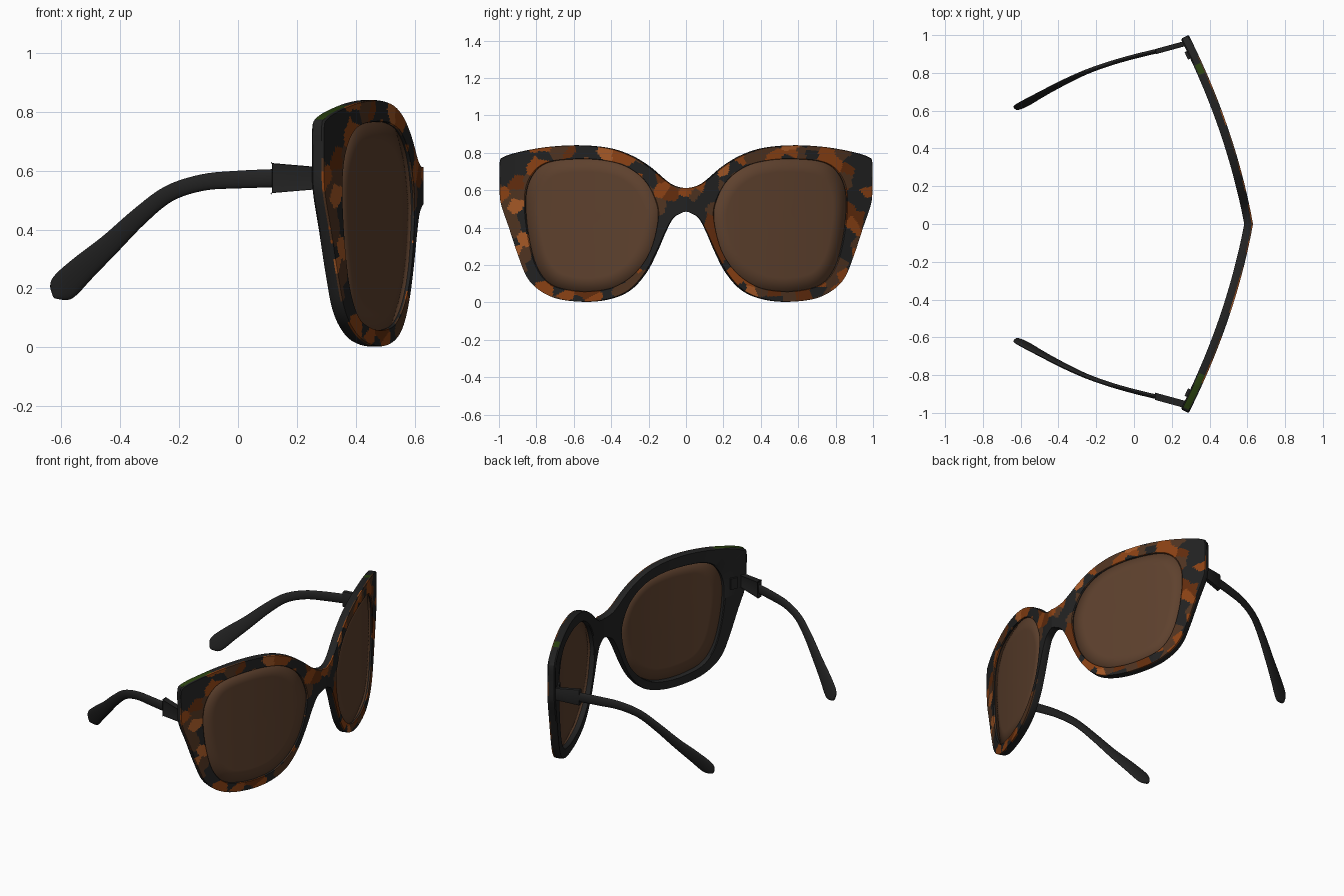
import bpy, bmesh, math, random
from mathutils import Vector

if "Cube" in bpy.data.objects:
    bpy.data.objects.remove(bpy.data.objects["Cube"])
random.seed(7)

# Flat colours
COLORS = {"black": (.016, .016, .016), "brown": (.080, .034, .015), "orange": (.26, .054, .007),
          "light_orange": (.38, .10, .02), "rust": (.125, .026, .004),
          "green": (.024, .055, .005), "lens_brown": (.112, .053, .027)}
NAMES = list(COLORS)
MATS = []
for n, c in COLORS.items():
    m = bpy.data.materials.new(n)
    m.diffuse_color = (*c, 1)
    m.use_nodes = True
    m.node_tree.nodes["Principled BSDF"].inputs["Base Color"].default_value = m.diffuse_color
    MATS.append(m)


def crom(pts, n, closed=False):
    """Smooth curve through control points; open ends use first/last as ghosts."""
    out, L = [], len(pts)
    for i in (range(L) if closed else range(1, L - 2)):
        a, b, c, d = (Vector(pts[(i + k) % L]) for k in (-1, 0, 1, 2))
        for j in range(n):
            t = j / n
            out.append(.5 * (2 * b + (c - a) * t + (2 * a - 5 * b + 4 * c - d) * t * t
                             + (3 * b - a - 3 * c + d) * t ** 3))
    if not closed:
        out.append(Vector(pts[-2]))
    return out


def finish(bm, name, mats, angle=35):
    bmesh.ops.recalc_face_normals(bm, faces=bm.faces)
    me = bpy.data.meshes.new(name)
    bm.to_mesh(me)
    bm.free()
    for m in mats:
        me.materials.append(m)
    ob = bpy.data.objects.new(name, me)
    bpy.context.collection.objects.link(ob)
    bpy.ops.object.select_all(action='DESELECT')
    ob.select_set(True)
    bpy.context.view_layer.objects.active = ob
    bpy.ops.object.shade_smooth_by_angle(angle=math.radians(angle))
    return ob


def wrap(y, z, depth, sgn):
    """Place a flat (y, z) point on the wrap-around front, set back by depth."""
    s = .18 + .32 * y
    ln = math.hypot(1, s)
    ny = s / ln * min(1, y / .2)
    return Vector((.63 - .18 * y - .16 * y * y - depth / ln, sgn * (y - depth * ny), z))


# Half outlines in (y, z): frame edge and lens opening
OUTER = [(-.03, .475), (0, .485), (.03, .475), (.07, .45), (.11, .38), (.16, .27), (.22, .16),
         (.30, .07), (.40, .022), (.53, .003), (.68, .017), (.78, .06), (.85, .13), (.90, .25),
         (.95, .40), (.985, .50), (.998, .56), (1, .66), (.999, .75), (.98, .777), (.90, .803),
         (.75, .83), (.58, .84), (.42, .825), (.30, .785), (.20, .725), (.10, .645), (.05, .62),
         (0, .612), (-.05, .62)]
INNER = [(.15, .45), (.17, .56), (.23, .66), (.33, .73), (.45, .76), (.58, .766), (.72, .753),
         (.80, .71), (.85, .62), (.86, .5), (.84, .33), (.80, .19), (.73, .10), (.62, .065),
         (.5, .06), (.38, .085), (.27, .16), (.19, .28)]
C = Vector((.51, .42))
outer = crom(OUTER, 12)
outer += [Vector((0, .612 - .127 * k / 14)) for k in range(1, 14)]
polar = sorted((math.atan2(*(p - C).yx), (p - C).length) for p in crom(INNER, 10, True))
polar = ([(polar[-1][0] - math.tau, polar[-1][1])] + polar
         + [(polar[0][0] + math.tau, polar[0][1])])


def opening(p):
    """Point of the lens opening in the same direction as p."""
    a = math.atan2(*(p - C).yx)
    for (a0, r0), (a1, r1) in zip(polar, polar[1:]):
        if a0 <= a <= a1:
            r = r0 + (r1 - r0) * (a - a0) / max(a1 - a0, 1e-9)
            return C + Vector((math.cos(a), math.sin(a))) * r


inner = [opening(p) for p in outer]

# Tortoiseshell seeds: jittered grid of blobs, each with a colour
seeds = []
for i in range(-15, 16):
    for j in range(14):
        p = Vector((i * .07 + random.uniform(-.03, .03), j * .065 + random.uniform(-.03, .03)))
        col = random.choices([0, 1, 2, 4, 3], [36, 32, 14, 13, 5])[0]
        if abs(p.x) > .88 and p.y > .66 or (p - Vector((0, .54))).length < .04:
            col = 0
        seeds.append((p, col))


def blob(co):
    q = Vector((co.y, co.z))
    return min(seeds, key=lambda s: (s[0] - q).length_squared)[1]


# Frame front: closed cross-section swept round each lens opening
T, R = .047, 13
SECTION = [(0, .005)] + [(.03 + .94 * k / R, 0) for k in range(R + 1)] \
    + [(1, .007), (1, T - .007), (.95, T), (.5, T), (.05, T), (0, T - .005)]
bm = bmesh.new()
for sgn in (-1, 1):
    rows = []
    for o, i in zip(outer, inner):
        row = []
        for s, d in SECTION:
            p = i.lerp(o, s)
            if s == 1 and o.x < 1e-4:
                d = 0 if d < T / 2 else T
            row.append(bm.verts.new(wrap(max(p.x, 0), p.y, d, sgn)))
        rows.append(row)
    n = len(SECTION)
    for a, b in zip(rows, rows[1:] + rows[:1]):
        for k in range(n):
            vs = (a[k], b[k], b[(k + 1) % n], a[(k + 1) % n])
            if all(abs(v.co.y) < 1e-5 for v in vs):
                continue
            f = bm.faces.new(vs)
            c = f.calc_center_median()
            if k <= R + 1:
                f.material_index = blob(c)
            elif k == R + 2 and c.z > .77 and (-.975 < c.y < -.80 or .79 < c.y < .85):
                f.material_index = 5
bmesh.ops.remove_doubles(bm, verts=bm.verts, dist=1e-5)
finish(bm, "frame_front", MATS)

# Lenses: curved discs seated in the openings
for sgn, side in ((-1, "right"), (1, "left")):
    bm = bmesh.new()
    loop = crom(INNER, 6, True)
    rings = [[bm.verts.new(wrap(*C.lerp(p, k), .014, sgn)) for p in loop]
             for k in (.2, .4, .6, .8, 1.01)]
    mid = bm.verts.new(wrap(*C, .014, sgn))
    for j in range(len(loop)):
        q = (j + 1) % len(loop)
        bm.faces.new((mid, rings[0][j], rings[0][q]))
        for a, b in zip(rings, rings[1:]):
            bm.faces.new((a[j], b[j], b[q], a[q]))
    ob = finish(bm, side + "_lens", [MATS[6]])
    mod = ob.modifiers.new("thickness", 'SOLIDIFY')
    mod.thickness = .006
    mod.offset = 0

# Temple arms: (x, y, z, half height) stations with elliptical sections
ARM = [(.20, .935, .576, .031), (.14, .92, .575, .031), (0, .886, .570, .030),
       (-.12, .852, .560, .028), (-.235, .812, .522, .028), (-.335, .768, .445, .031),
       (-.435, .717, .350, .037), (-.525, .668, .270, .046), (-.585, .634, .212, .050),
       (-.610, .620, .186, .038), (-.624, .612, .170, .006), (-.63, .61, .165, 0)]
for sgn, side in ((-1, "right"), (1, "left")):
    bm = bmesh.new()
    path = crom(ARM, 5)
    rings, N = [], 16
    for k, p in enumerate(path):
        d = path[min(k + 1, len(path) - 1)] - path[max(k - 1, 0)]
        d = Vector(d[:3]).normalized()
        up = Vector((-d.z, 0, d.x)).normalized()
        across = d.cross(up).normalized()
        w = min(.012, max(p[3], .002))
        ring = []
        for j in range(N):
            a = math.tau * j / N
            v = Vector(p[:3]) + up * p[3] * math.sin(a) + across * w * math.cos(a)
            ring.append(bm.verts.new((v.x, v.y * sgn, v.z)))
        rings.append(ring)
    for a, b in zip(rings, rings[1:]):
        for j in range(N):
            bm.faces.new((a[j], b[j], b[(j + 1) % N], a[(j + 1) % N]))
    bm.faces.new(rings[0])
    bm.faces.new(rings[-1])
    finish(bm, side + "_temple_arm", [MATS[0]], 50)

    # Hinge block: tapered box joining arm and frame
    bm = bmesh.new()
    bmesh.ops.create_cube(bm, size=2)
    for v in bm.verts:
        e = (v.co.x + 1) / 2
        v.co = (.115 + .165 * e, sgn * (.913 + .045 * e + .014 * v.co.y),
                .575 + v.co.z * (.051 - .014 * e))
    bmesh.ops.bevel(bm, geom=bm.edges[:], offset=.005, segments=2, affect='EDGES', profile=.5)
    finish(bm, side + "_hinge_block", [MATS[0]])

    # Small hinge plate on the back of the frame
    bm = bmesh.new()
    bmesh.ops.create_cube(bm, size=1)
    for v in bm.verts:
        v.co = wrap(.915 + v.co.y * .04, .575 + v.co.z * .07, .05 + v.co.x * .02, sgn)
    finish(bm, side + "_hinge_plate", [MATS[0]])
